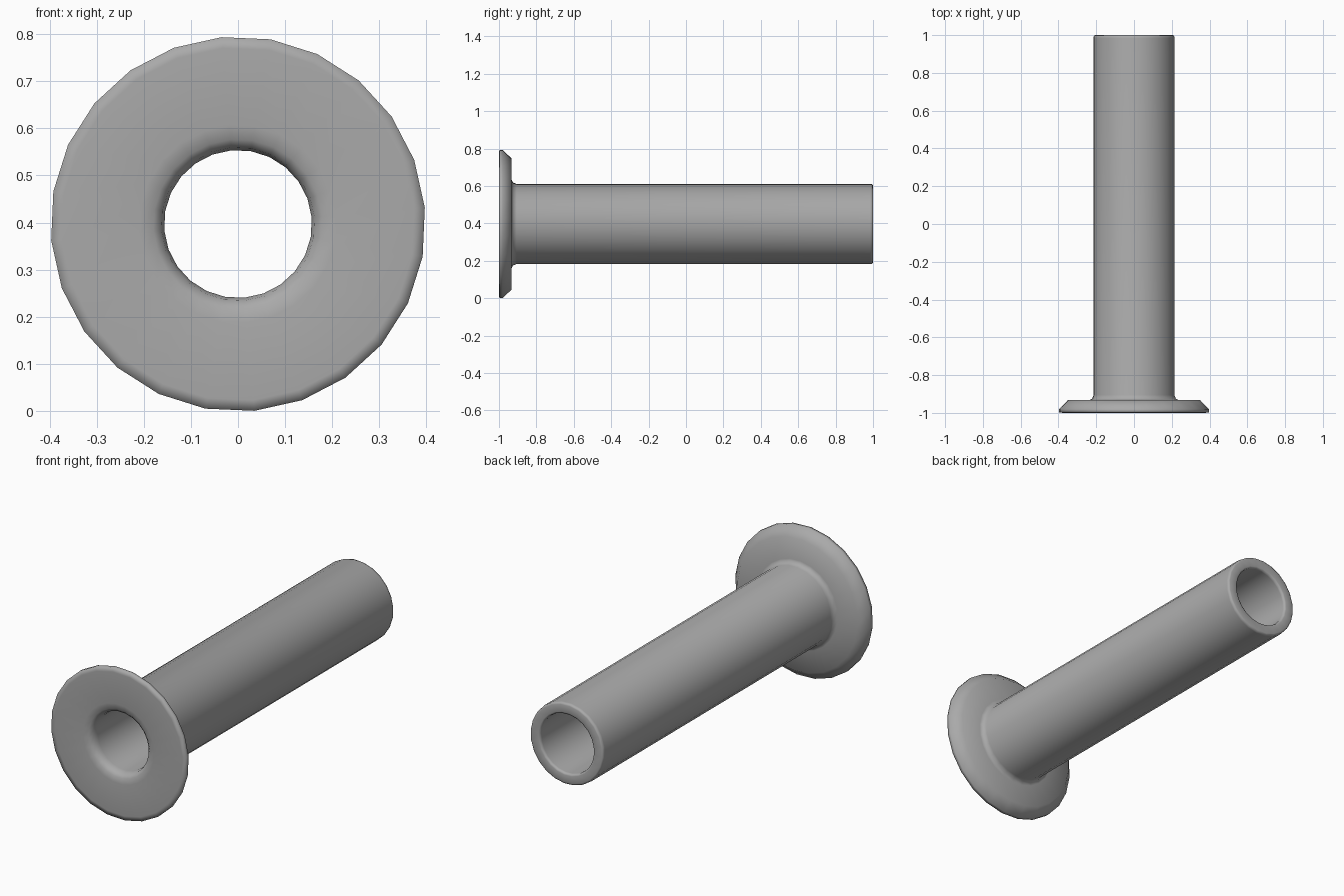
import bpy
import bmesh
from math import cos, sin, radians, tau

cube = bpy.data.objects.get("Cube")
if cube:
    bpy.data.objects.remove(cube, do_unlink=True)

SIDES = 24
PHASE = radians(5)
CENTRE_Z = 0.397

# Closed wall section as (radius, y), from the bore mouth around the outside
SECTION = [
    (0.157, -0.95), (0.163, -0.98), (0.18, -0.995), (0.21, -1.0),   # flared mouth
    (0.375, -1.0), (0.398, -0.998), (0.398, -0.98),                 # flange rim
    (0.352, -0.933), (0.238, -0.932),                               # flange back
    (0.222, -0.925), (0.215, -0.905),                               # neck fillet
    (0.215, 0.985), (0.213, 0.997), (0.205, 1.0),                   # tube end
    (0.167, 1.0), (0.159, 0.997), (0.157, 0.985),                   # bore end
]

# Smooth grey finish
grey = bpy.data.materials.new("grey")
grey.use_nodes = True
colour = (0.4, 0.4, 0.4, 1)
grey.diffuse_color = colour
grey.node_tree.nodes["Principled BSDF"].inputs["Base Color"].default_value = colour

# Revolve the section around the y axis
bm = bmesh.new()
rings = []
for i in range(SIDES):
    a = PHASE + tau * i / SIDES
    rings.append([bm.verts.new((r * cos(a), y, CENTRE_Z + r * sin(a))) for r, y in SECTION])
for i, ring in enumerate(rings):
    following = rings[(i + 1) % SIDES]
    for j in range(len(SECTION)):
        k = (j + 1) % len(SECTION)
        bm.faces.new((ring[j], ring[k], following[k], following[j])).smooth = True
bmesh.ops.recalc_face_normals(bm, faces=bm.faces)

mesh = bpy.data.meshes.new("flanged_tube")
bm.to_mesh(mesh)
bm.free()
mesh.materials.append(grey)
tube = bpy.data.objects.new("flanged_tube", mesh)
bpy.context.collection.objects.link(tube)
